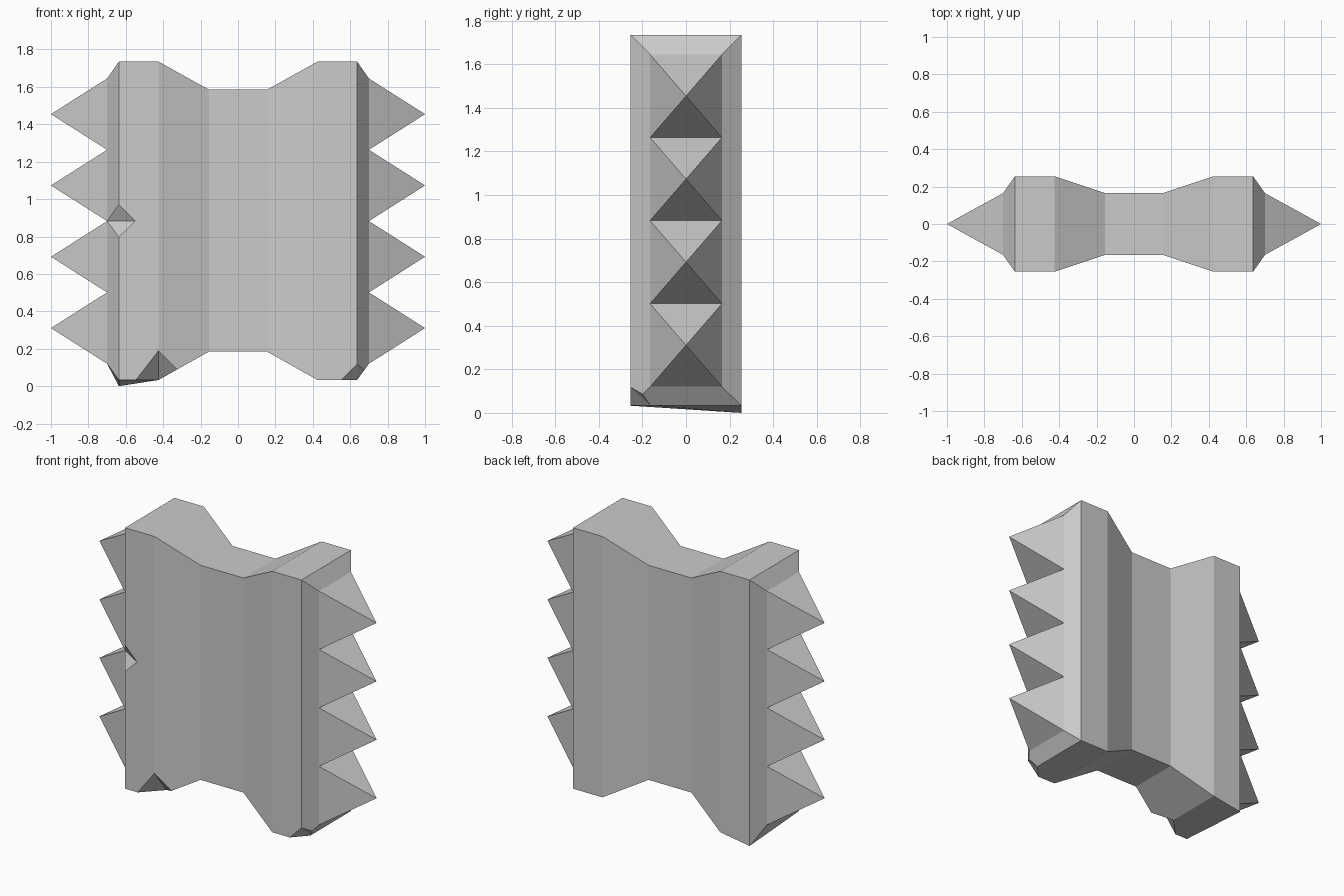
import bpy, bmesh, math

if "Cube" in bpy.data.objects:
    bpy.data.objects.remove(bpy.data.objects["Cube"])

bm = bmesh.new()


def cut(a, b, fac):
    """Insert a vertex on edge a-b at a fraction of the way from a."""
    return bmesh.utils.edge_split(bm.edges.get((a, b)), a, fac)[1]


def split(a, b):
    """Split the face shared by a and b along a new edge."""
    face = (set(a.link_faces) & set(b.link_faces)).pop()
    bmesh.utils.face_split(face, a, b)


def chip(v, neighbours, fractions):
    """Knock off corner v, leaving a creased facet pair."""
    n = [cut(v, o, f) for o, f in zip(neighbours, fractions)]
    for i in range(4):
        split(n[i - 1], n[i])
    bmesh.ops.delete(bm, geom=[v], context='VERTS')
    bm.faces.new((n[0], n[1], n[3]))
    bm.faces.new((n[1], n[2], n[3]))


# Waisted block: rectangular sections along x (x, half depth, bottom, top)
half = [(0.70, 0.165, 0.12, 1.645), (0.637, 0.255, 0.033, 1.735),
        (0.425, 0.255, 0.033, 1.735), (0.155, 0.165, 0.185, 1.585)]
sections = [(-x, w, lo, hi) for x, w, lo, hi in half] + half[::-1]
rings = [[bm.verts.new(c) for c in ((x, -w, lo), (x, w, lo), (x, w, hi), (x, -w, hi))]
         for x, w, lo, hi in sections]
for r, s in zip(rings, rings[1:]):
    for i in range(4):
        bm.faces.new((r[i - 1], r[i], s[i], s[i - 1]))

# Four pyramid spikes on each end
columns = {}
for r in (rings[0], rings[-1]):
    cap = bm.faces.new(r)
    front, back = [r[0]], [r[1]]
    for k in (4, 3, 2):
        front.append(cut(front[-1], r[3], 1 / k))
        back.append(cut(back[-1], r[2], 1 / k))
    for a, b in zip(front[1:], back[1:]):
        split(a, b)
    columns[r[0]] = front
spike_bases = [f for f in bm.faces if all(abs(v.co.x) > 0.69 for v in f.verts)]
for v in bmesh.ops.poke(bm, faces=spike_bases, center_mode='MEAN')["verts"]:
    v.co.x = math.copysign(1, v.co.x)

# Notch in the front left edge
left = columns[rings[0][0]][2]
low, high = rings[1][0], rings[1][3]
n_low = cut(low, high, 0.45)
n_high = cut(n_low, high, 0.18)
n_mid = cut(n_low, n_high, 0.5)
for v in (n_low, n_mid, n_high):
    split(left, v)
n_low.co.z, n_high.co.z = 0.797, 0.97
n_mid.co = (-0.55, -0.255, left.co.z)

# Chipped bottom corners on the front
chip(rings[2][0], (rings[1][0], rings[2][3], rings[3][0], rings[2][1]),
     (0.57, 0.092, 0.37, 0.245))
chip(rings[6][0], (rings[5][0], rings[6][3], rings[7][0], rings[6][1]),
     (0.40, 0.05, 0.62, 0.18))

# Back left corner droops to the ground
rings[1][1].co.z = 0

bmesh.ops.recalc_face_normals(bm, faces=bm.faces)
mesh = bpy.data.meshes.new("spiked_block")
bm.to_mesh(mesh)
bm.free()
bpy.context.collection.objects.link(bpy.data.objects.new("spiked_block", mesh))
